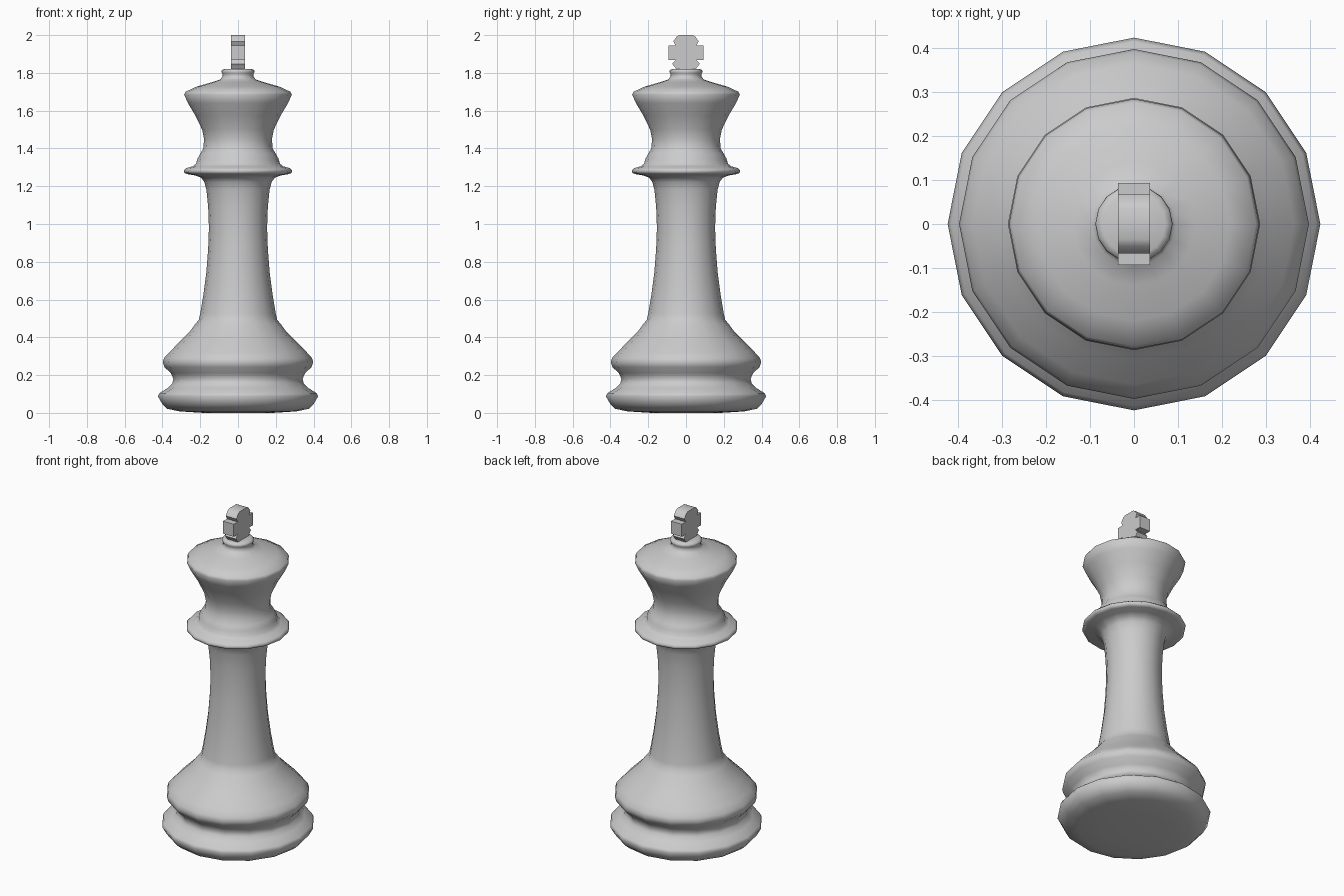
import bpy, bmesh
from math import tau, radians, cos, sin

if "Cube" in bpy.data.objects:
    bpy.data.objects.remove(bpy.data.objects["Cube"])

SIDES = 16


def finish(name, bm, angle):
    bmesh.ops.recalc_face_normals(bm, faces=bm.faces)
    me = bpy.data.meshes.new(name)
    bm.to_mesh(me)
    bm.free()
    ob = bpy.data.objects.new(name, me)
    bpy.context.collection.objects.link(ob)
    bpy.ops.object.select_all(action='DESELECT')
    ob.select_set(True)
    bpy.context.view_layer.objects.active = ob
    bpy.ops.object.shade_smooth_by_angle(angle=radians(angle))
    return ob


def lathe(name, profile, angle=80):
    """Revolve (radius, height) points and cap both ends."""
    bm = bmesh.new()
    rings = [[bm.verts.new((r * cos(tau * i / SIDES), r * sin(tau * i / SIDES), z))
              for i in range(SIDES)] for r, z in profile]
    for a, b in zip(rings, rings[1:]):
        for i in range(SIDES):
            j = (i + 1) % SIDES
            bm.faces.new((a[i], a[j], b[j], b[i]))
    bm.faces.new(rings[0][::-1])
    bm.faces.new(rings[-1])
    return finish(name, bm, angle)


# turned body: foot, waist, column, collar, flared head, finial seat
foot = [(.18, 0), (.31, .008), (.375, .022), (.4, .045), (.424, .088), (.415, .105),
        (.372, .132), (.347, .158), (.342, .18), (.355, .21), (.39, .243), (.398, .268),
        (.392, .29), (.365, .32), (.31, .375), (.26, .425), (.225, .472)]
column = [(.208, .492), (.2, .525), (.184, .62), (.168, .74), (.158, .87), (.154, .98),
          (.158, 1.09), (.167, 1.18), (.178, 1.222)]
collar = [(.195, 1.245), (.225, 1.257), (.268, 1.264), (.284, 1.27), (.287, 1.284),
          (.276, 1.295), (.238, 1.306), (.222, 1.32), (.215, 1.345), (.2, 1.372)]
head = [(.183, 1.4), (.18, 1.45), (.19, 1.5), (.226, 1.575), (.265, 1.64),
        (.285, 1.685), (.278, 1.7), (.22, 1.727), (.14, 1.75), (.095, 1.765)]
seat = [(.081, 1.78), (.083, 1.797), (.088, 1.805), (.085, 1.815), (.072, 1.821)]
lathe("turned_body", foot + column + collar + head + seat)

# finial cross: half outline in (y, z), mirrored and given thickness along x
half = [(.045, 1.8), (.055, 1.825), (.073, 1.848), (.055, 1.869), (.093, 1.869),
        (.093, 1.945), (.055, 1.945), (.067, 1.967), (.05, 1.992), (.035, 2.0)]
outline = half + [(-y, z) for y, z in reversed(half)]
bm = bmesh.new()
face = bm.faces.new([bm.verts.new((-.036, y, z)) for y, z in outline])
ext = bmesh.ops.extrude_face_region(bm, geom=[face])
bmesh.ops.translate(bm, vec=(.072, 0, 0),
                    verts=[g for g in ext['geom'] if isinstance(g, bmesh.types.BMVert)])
finish("finial_cross", bm, 35)
